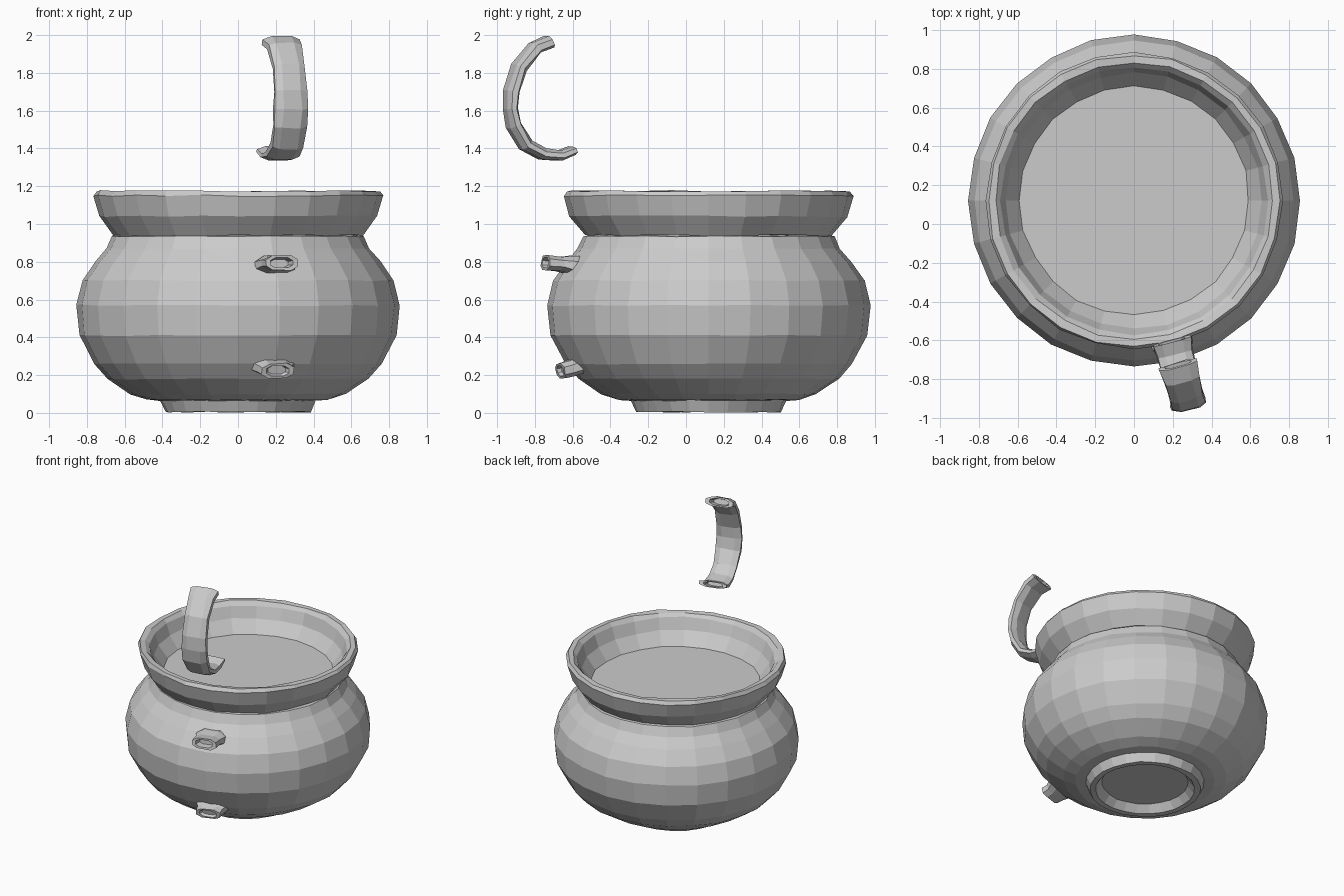
import bpy, bmesh, math, random
from mathutils import Vector

if "Cube" in bpy.data.objects:
    bpy.data.objects.remove(bpy.data.objects["Cube"])

random.seed(4)
CY = 0.12            # pot axis sits slightly behind the origin
SIDES = 24
ANG = math.radians(15)
OUT = Vector((math.sin(ANG), -math.cos(ANG), 0))   # handle plane, pointing outward
SIDE = Vector((math.cos(ANG), math.sin(ANG), 0))
UP = Vector((0, 0, 1))
AXIS = Vector((0, CY, 0))


def finish(name, bm):
    bmesh.ops.recalc_face_normals(bm, faces=bm.faces)
    me = bpy.data.meshes.new(name)
    bm.to_mesh(me)
    bm.free()
    ob = bpy.data.objects.new(name, me)
    bpy.context.collection.objects.link(ob)
    return ob


def bridge(bm, a, b):
    n = len(a)
    for i in range(n):
        bm.faces.new((a[i], a[(i + 1) % n], b[(i + 1) % n], b[i]))


def lathe(name, profile, jitter=0.0, cap_start=False, cap_end=False):
    """Revolve (radius, z) points about the pot axis; jitter gives a hand-hewn look."""
    bm = bmesh.new()
    rings = []
    for r, z in profile:
        ring = []
        for i in range(SIDES):
            a = 2 * math.pi * i / SIDES
            rr = r + random.uniform(-jitter, jitter)
            zz = max(0, z + random.uniform(-jitter, jitter))
            ring.append(bm.verts.new((rr * math.sin(a), CY + rr * math.cos(a), zz)))
        rings.append(ring)
    for a, b in zip(rings, rings[1:]):
        bridge(bm, a, b)
    if cap_start:
        bm.faces.new(rings[0])
    if cap_end:
        bm.faces.new(rings[-1])
    if not (cap_start or cap_end):
        bridge(bm, rings[-1], rings[0])
    return finish(name, bm)


def strap(name, path, jitter=0.004, hollow=0.05):
    """Sweep a flat octagon along (y, z, half_width, half_thickness) points."""
    pts = [AXIS + OUT * ((CY - y) / math.cos(ANG)) + UP * z for y, z, _, _ in path]
    shape = [(1, -.45), (1, .45), (.55, 1), (-.55, 1), (-1, .45), (-1, -.45), (-.55, -1), (.55, -1)]
    bm = bmesh.new()
    n = len(pts)

    def ring(k, scale=1.0, shift=Vector(), jit=0.0):
        t = (pts[min(k + 1, n - 1)] - pts[max(k - 1, 0)]).normalized()
        nor = SIDE.cross(t)
        w, h = path[k][2], path[k][3]
        return [bm.verts.new(pts[k] + shift + SIDE * (u * w * scale) + nor * (v * h * scale)
                             + Vector([random.uniform(-jit, jit) for _ in range(3)]))
                for u, v in shape]

    rings = [ring(k, jit=jitter) for k in range(n)]
    for a, b in zip(rings, rings[1:]):
        bridge(bm, a, b)
    # broken, hollowed ends
    for k, nb in ((0, 1), (n - 1, n - 2)):
        inward = (pts[nb] - pts[k]).normalized() * hollow
        lip = ring(k, 0.7)
        deep = ring(k, 0.55, inward)
        bridge(bm, rings[k], lip)
        bridge(bm, lip, deep)
        bm.faces.new(deep)
    return finish(name, bm)


# round belly, with the shallow recess under the foot
lathe("pot_body", [
    (0.30, 0.06), (0.345, 0.005), (0.385, 0.005), (0.41, 0.065), (0.485, 0.07),
    (0.57, 0.10), (0.69, 0.18), (0.76, 0.26), (0.84, 0.41), (0.855, 0.57),
    (0.825, 0.70), (0.755, 0.80), (0.695, 0.87), (0.665, 0.935), (0.60, 0.945)],
    jitter=0.003, cap_start=True, cap_end=True)

# flared collar with an irregular lip
lathe("pot_rim", [
    (0.655, 0.94), (0.735, 1.04), (0.765, 1.15), (0.752, 1.175), (0.715, 1.172),
    (0.69, 1.145), (0.66, 1.06), (0.59, 0.965), (0.58, 0.945)], jitter=0.005)

# flat contents filling the pot up to the neck
lathe("pot_contents", [(0.60, 0.946), (0.60, 0.968)], cap_start=True, cap_end=True)

# broken-off handle hovering above the pot
strap("broken_handle", [
    (-0.725, 1.965, .100, .034), (-0.80, 1.935, .090, .032), (-0.885, 1.83, .085, .032),
    (-0.925, 1.70, .088, .030), (-0.93, 1.61, .092, .030), (-0.912, 1.52, .090, .032),
    (-0.85, 1.42, .085, .034), (-0.76, 1.37, .088, .032), (-0.67, 1.362, .092, .026),
    (-0.605, 1.388, .100, .022)])

# stumps left on the belly
strap("upper_handle_stump", [
    (-0.745, 0.795, .088, .038), (-0.67, 0.79, .088, .038),
    (-0.61, 0.78, .105, .05), (-0.54, 0.775, .105, .05)])
strap("lower_handle_stump", [
    (-0.665, 0.222, .088, .040), (-0.62, 0.235, .092, .042), (-0.56, 0.255, .13, .045)], hollow=0.02)
